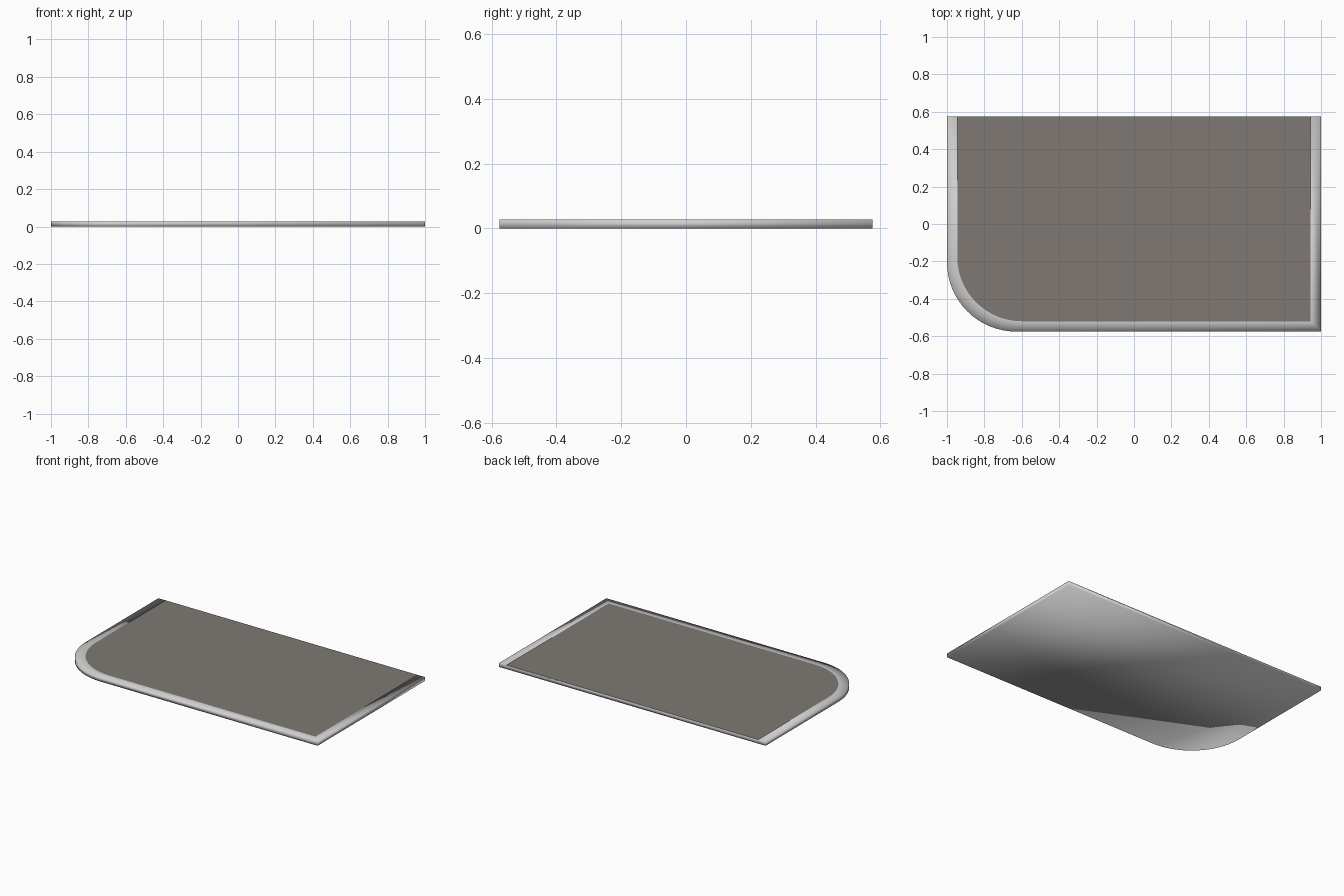
import bpy, bmesh, math

if "Cube" in bpy.data.objects:
    bpy.data.objects.remove(bpy.data.objects["Cube"])

HX, HY, H, RIM = 1.0, 0.575, 0.027, 0.055


def material(name, rgb):
    m = bpy.data.materials.new(name)
    m.diffuse_color = (*rgb, 1)
    m.use_nodes = True
    m.node_tree.nodes["Principled BSDF"].inputs["Base Color"].default_value = m.diffuse_color
    return m


def outline(inset, radius, n=16):
    """Open path: back left, rounded front left corner, front right, back right."""
    x, y = HX - inset, HY - inset
    pts = [(-x, HY)]
    for i in range(n + 1):
        a = math.pi + i / n * math.pi / 2
        pts.append((-x + radius + radius * math.cos(a),
                    -y + radius + radius * math.sin(a)))
    return pts + [(x, -y), (x, HY)]


def finish(bm, name, mat, smooth):
    mesh = bpy.data.meshes.new(name)
    bm.normal_update()
    bm.to_mesh(mesh)
    bm.free()
    for p in mesh.polygons:
        p.use_smooth = smooth
    mesh.materials.append(mat)
    ob = bpy.data.objects.new(name, mesh)
    bpy.context.collection.objects.link(ob)


outer = outline(0, 0.37)
inner = outline(RIM, 0.345)

# tray body: border strip, side walls and underside
bm = bmesh.new()
low = [bm.verts.new((x, y, 0)) for x, y in outer]
top = [bm.verts.new((x, y, H)) for x, y in outer]
inn = [bm.verts.new((x, y, H)) for x, y in inner]
for i in range(len(outer) - 1):
    bm.faces.new((low[i], low[i + 1], top[i + 1], top[i]))
    bm.faces.new((top[i], top[i + 1], inn[i + 1], inn[i]))
bm.faces.new((low[-1], low[0], top[0], inn[0], inn[-1], top[-1]))
bm.faces.new(low[::-1])
finish(bm, "tray_body", material("light grey", (0.62, 0.62, 0.62)), True)

# flat top panel reaching the back edge
bm = bmesh.new()
bm.faces.new([bm.verts.new((x, y, H)) for x, y in inner])
finish(bm, "top_panel", material("warm dark grey", (0.21, 0.19, 0.175)), False)
